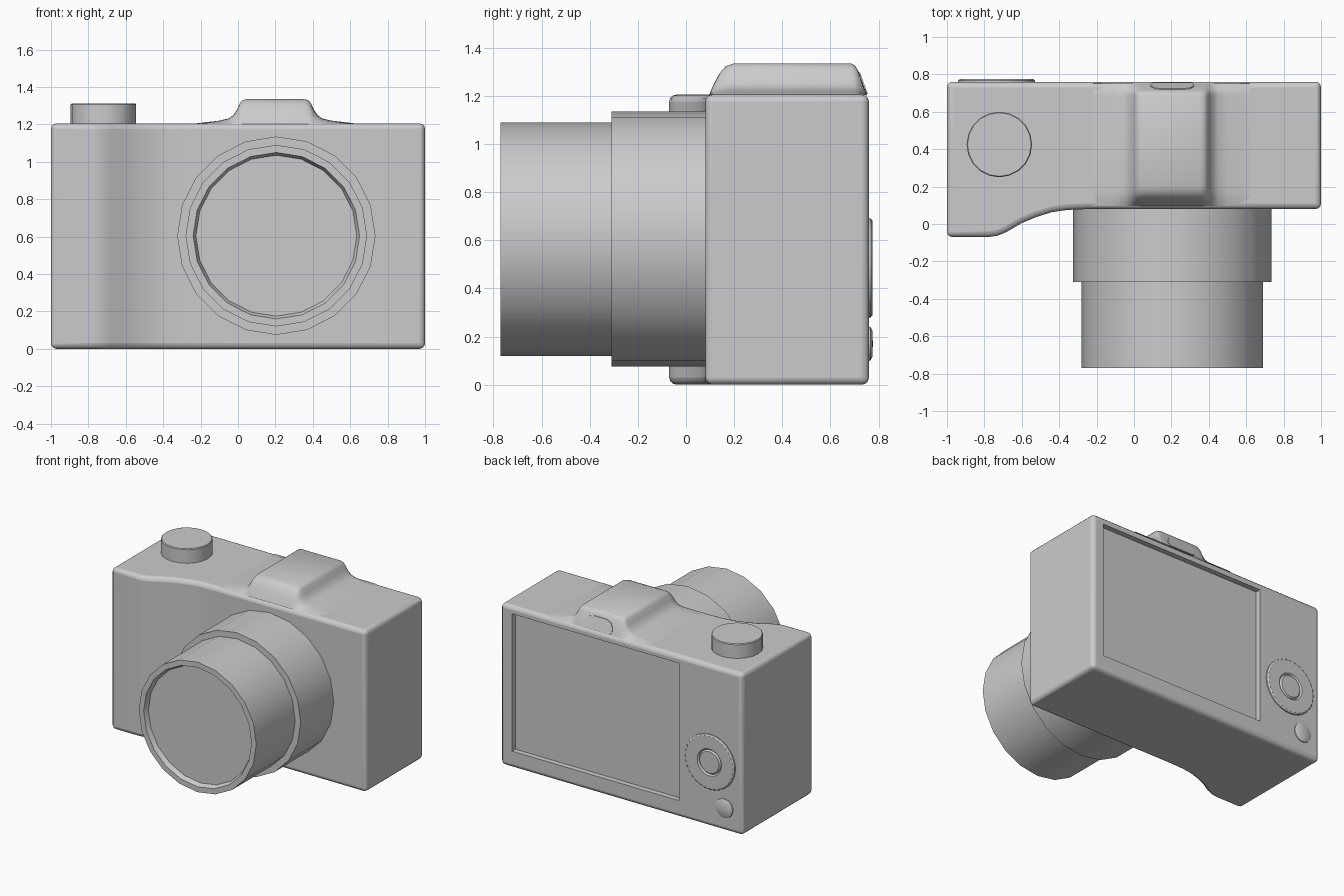
import bpy, bmesh, math
from mathutils import Vector

if "Cube" in bpy.data.objects:
    bpy.data.objects.remove(bpy.data.objects["Cube"])


def make(name, bm, angle=35):
    bmesh.ops.remove_doubles(bm, verts=bm.verts, dist=1e-5)
    bmesh.ops.recalc_face_normals(bm, faces=bm.faces)
    me = bpy.data.meshes.new(name)
    bm.to_mesh(me)
    bm.free()
    ob = bpy.data.objects.new(name, me)
    bpy.context.collection.objects.link(ob)
    smooth(ob, angle)
    return ob


def smooth(ob, angle=35):
    bpy.ops.object.select_all(action='DESELECT')
    ob.select_set(True)
    bpy.context.view_layer.objects.active = ob
    bpy.ops.object.shade_smooth_by_angle(angle=math.radians(angle))


def revolve(name, profile, a, b, axis='Y', sides=20):
    """Lathe (radius, distance) points; a, b centre the axis."""
    bm = bmesh.new()
    rings = []
    for r, t in profile:
        ring = []
        for i in range(sides):
            u = a + r * math.cos(2 * math.pi * i / sides)
            v = b + r * math.sin(2 * math.pi * i / sides)
            ring.append(bm.verts.new((u, t, v) if axis == 'Y' else (u, v, t)))
        rings.append(ring)
    for p, q in zip(rings, rings[1:]):
        for i in range(sides):
            j = (i + 1) % sides
            bm.faces.new((p[i], p[j], q[j], q[i]))
    bm.faces.new(rings[0])
    bm.faces.new(rings[-1])
    return make(name, bm)


def prism(bm, points, offset):
    face = bm.faces.new([bm.verts.new(p) for p in points])
    res = bmesh.ops.extrude_face_region(bm, geom=[face])
    verts = [g for g in res['geom'] if isinstance(g, bmesh.types.BMVert)]
    bmesh.ops.translate(bm, verts=verts, vec=Vector(offset))


# Body with the front grip, extruded from its top outline
outline = [(-1, .76), (1, .76), (1, .08), (-.25, .08), (-.36, .075), (-.44, .063),
           (-.52, .038), (-.6, .005), (-.68, -.042), (-.73, -.063), (-.78, -.07), (-1, -.07)]
bm = bmesh.new()
prism(bm, [(x, y, 0) for x, y in outline], (0, 0, 1.205))
body = make("camera_body", bm)
bevel = body.modifiers.new("rounding", 'BEVEL')
bevel.width, bevel.segments = .03, 3
bevel.limit_method, bevel.angle_limit = 'ANGLE', math.radians(40)

# Screen recess cut into the back
bm = bmesh.new()
prism(bm, [(-.475, .72, .125), (.905, .72, .125), (.905, .72, 1.15), (-.475, .72, 1.15)], (0, .2, 0))
cutter = make("screen_cutter", bm)
cutter.hide_render = True
cut = body.modifiers.new("screen", 'BOOLEAN')
cut.operation, cut.object, cut.solver = 'DIFFERENCE', cutter, 'EXACT'
bpy.context.view_layer.objects.active = body
for name in ("rounding", "screen"):
    bpy.ops.object.modifier_apply(modifier=name)
bpy.data.objects.remove(cutter)
smooth(body)
body.modifiers.new("flat_shading", 'WEIGHTED_NORMAL').keep_sharp = True

# Viewfinder hump: cross profile times depth profile
half = [(.42, .004), (.3, .018), (.25, .03), (.225, .048), (.205, .078), (.19, .112), (.178, .126), (.155, .133)]
cross = [(.2 - d, h) for d, h in half] + [(.2 + d, h) for d, h in reversed(half)]
depth = [(.095, 0), (.115, .35), (.14, .7), (.165, .91), (.2, 1), (.685, 1),
         (.702, .93), (.715, .78), (.752, 0)]
bm = bmesh.new()
rows = [[bm.verts.new((x, y, 1.202 + h * g)) for x, h in cross] for y, g in depth]
for p, q in zip(rows, rows[1:]):
    for i in range(len(cross) - 1):
        bm.faces.new((p[i], p[i + 1], q[i + 1], q[i]))
make("viewfinder_hump", bm, 60)

# Eyepiece on the sloping back of the hump
eye = [(-.105, .005), (.105, .005), (.117, .025), (.115, .05), (.095, .08), (.055, .094),
       (-.055, .094), (-.095, .08), (-.115, .05), (-.117, .025)]
bm = bmesh.new()
prism(bm, [(.205 + x, .757 - .36 * z, 1.202 + z) for x, z in eye], (0, -.03, 0))
make("eyepiece", bm)

# Lens barrel in two steps with a recessed front
revolve("lens_barrel", [(.43, -.735), (.445, -.77), (.485, -.77), (.485, -.31),
                        (.53, -.31), (.53, .1)], .205, .605)

# Shutter button
revolve("shutter_button", [(.175, 1.19), (.175, 1.306), (.17, 1.312)], -.72, .425, 'Z')

# Rear control dial and small button
revolve("control_dial", [(.207, .75), (.205, .768), (.195, .775), (.1, .775), (.09, .764),
                         (.08, .775), (.01, .775)], -.735, .485, sides=32)
revolve("rear_button", [(.073, .75), (.07, .766), (.055, .774), (.01, .776)], -.85, .17, sides=24)
